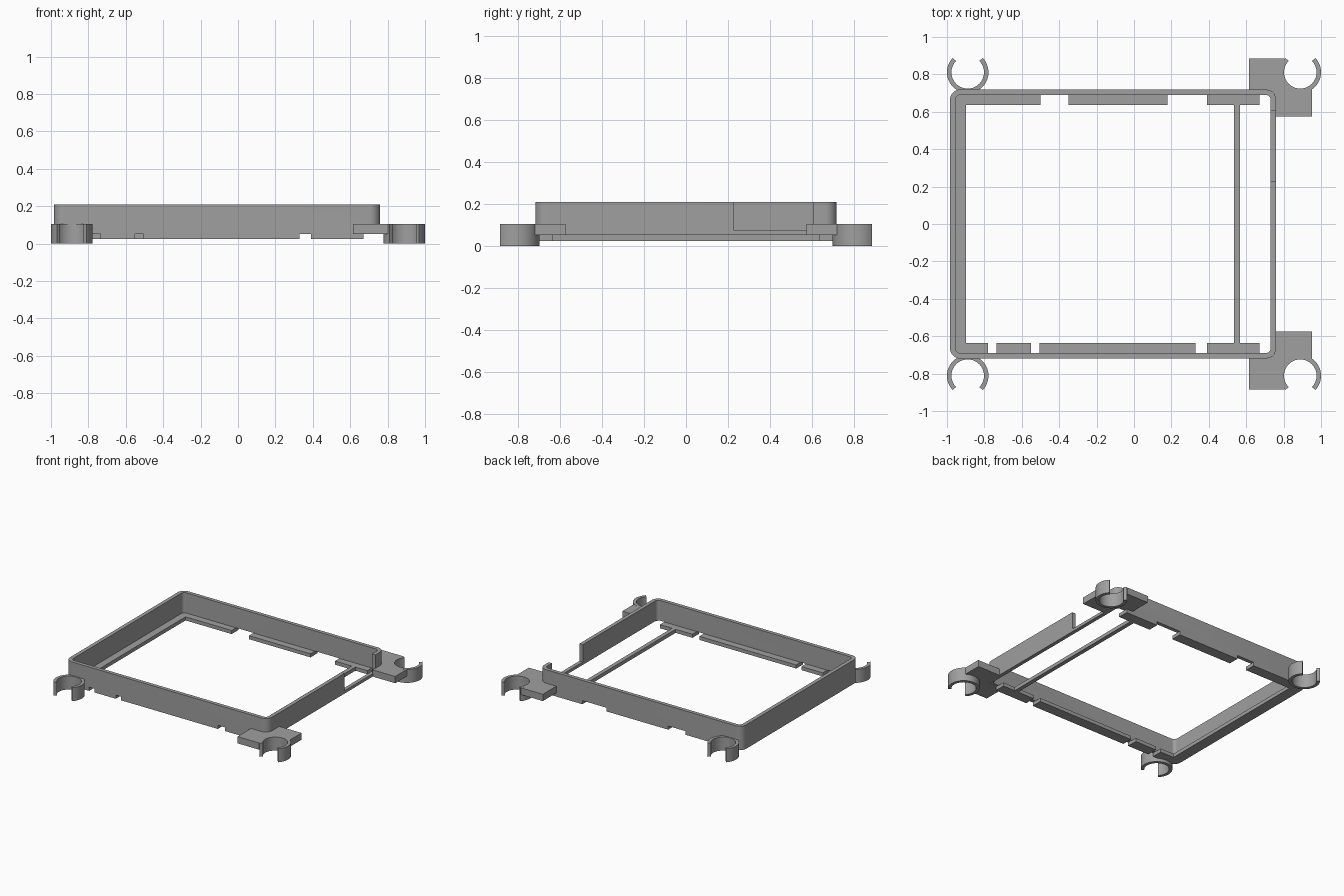
import bpy, bmesh, math

if "Cube" in bpy.data.objects:
    bpy.data.objects.remove(bpy.data.objects["Cube"], do_unlink=True)

grey = bpy.data.materials.new("plain grey")
grey.use_nodes = True
grey.diffuse_color = (0.35, 0.35, 0.35, 1)
grey.node_tree.nodes["Principled BSDF"].inputs["Base Color"].default_value = (0.35, 0.35, 0.35, 1)


def prism(name, pts, z0, z1):
    """Extrude a flat outline from z0 to z1."""
    bm = bmesh.new()
    face = bm.faces.new([bm.verts.new((x, y, z0)) for x, y in pts])
    new = bmesh.ops.extrude_face_region(bm, geom=[face])["geom"]
    bmesh.ops.translate(bm, vec=(0, 0, z1 - z0),
                        verts=[v for v in new if isinstance(v, bmesh.types.BMVert)])
    bmesh.ops.recalc_face_normals(bm, faces=bm.faces)
    mesh = bpy.data.meshes.new(name)
    bm.to_mesh(mesh)
    bm.free()
    mesh.materials.append(grey)
    obj = bpy.data.objects.new(name, mesh)
    bpy.context.collection.objects.link(obj)
    return obj


def arc(cx, cy, r, a0, a1, n):
    angles = [math.radians(a0 + (a1 - a0) * i / n) for i in range(n + 1)]
    return [(cx + r * math.cos(a), cy + r * math.sin(a)) for a in angles]


def rect(x0, x1, y0, y1):
    return [(x0, y0), (x1, y0), (x1, y1), (x0, y1)]


def rounded(x0, x1, y0, y1, r):
    pts = []
    for cx, cy, a in ((x1 - r, y1 - r, 0), (x0 + r, y1 - r, 90),
                      (x0 + r, y0 + r, 180), (x1 - r, y0 + r, 270)):
        pts += arc(cx, cy, r, a, a + 90, 10)
    return pts


def cut(obj, pts, z0, z1):
    cutter = prism("cutter", pts, z0, z1)
    cutter.hide_render = True
    mod = obj.modifiers.new("cut", "BOOLEAN")
    mod.operation, mod.solver, mod.object = "DIFFERENCE", "EXACT", cutter
    bpy.context.view_layer.objects.active = obj
    bpy.ops.object.modifier_apply(modifier=mod.name)
    bpy.data.objects.remove(cutter, do_unlink=True)


LOW, LEDGE, TOP = 0.024, 0.052, 0.21
CLIP_TOP = 0.105

# Rounded wall frame with an inner ledge
frame = prism("wall_frame", rounded(-0.984, 0.759, -0.719, 0.719, 0.055), LOW, TOP)
cut(frame, rounded(-0.954, 0.73, -0.69, 0.69, 0.025), LEDGE, 0.4)
cut(frame, rect(-0.898, 0.69, -0.636, 0.636), -0.1, 0.1)
# Raised underside at the right-hand end
cut(frame, rect(0.67, 1, -1, 1), -0.1, LEDGE + 0.0005)
# Notches between ledge segments, through front and back walls
for x0, x1 in ((-0.78, -0.735), (-0.55, -0.505), (0.33, 0.39)):
    cut(frame, rect(x0, x1, -1, -0.6), -0.1, LEDGE + 0.0005)
for x0, x1 in ((-0.5, -0.35), (0.18, 0.39)):
    cut(frame, rect(x0, x1, 0.6, 1), -0.1, LEDGE + 0.0005)
# Connector opening in the side wall
cut(frame, rect(0.7, 0.9, 0.228, 0.607), 0.075, 0.4)

parts = [frame]
# Cross bar between the ledges
parts.append(prism("cross_bar", rect(0.535, 0.567, -0.64, 0.64), LOW, LEDGE))

# Corner clips and their mounting plates
CX, CY, R_OUT, R_IN = 0.889, 0.811, 0.111, 0.087
ring = arc(0, 0, R_OUT, 136, 404, 40) + arc(0, 0, R_IN, 404, 136, 40)
plate = ([(0.755, 0.576), (0.952, 0.576)] + arc(CX, CY, R_IN, -44, -180, 20)
         + [(0.802, 0.885), (0.615, 0.885), (0.615, 0.705), (0.745, 0.705), (0.755, 0.68)])
for sy, end in ((-1, "front"), (1, "back")):
    for sx, side in ((-1, "right"), (1, "left")):
        pts = [(sx * CX + x, sy * (CY + y)) for x, y in ring]
        parts.append(prism(f"{end}_{side}_clip", pts, 0, CLIP_TOP))
    parts.append(prism(f"{end}_clip_plate", [(x, sy * y) for x, y in plate], LEDGE, CLIP_TOP - 0.0005))

# Smooth the curved walls, keep edges sharp
bpy.ops.object.select_all(action="DESELECT")
for obj in parts:
    obj.select_set(True)
bpy.context.view_layer.objects.active = frame
bpy.ops.object.shade_smooth_by_angle(angle=math.radians(30))
